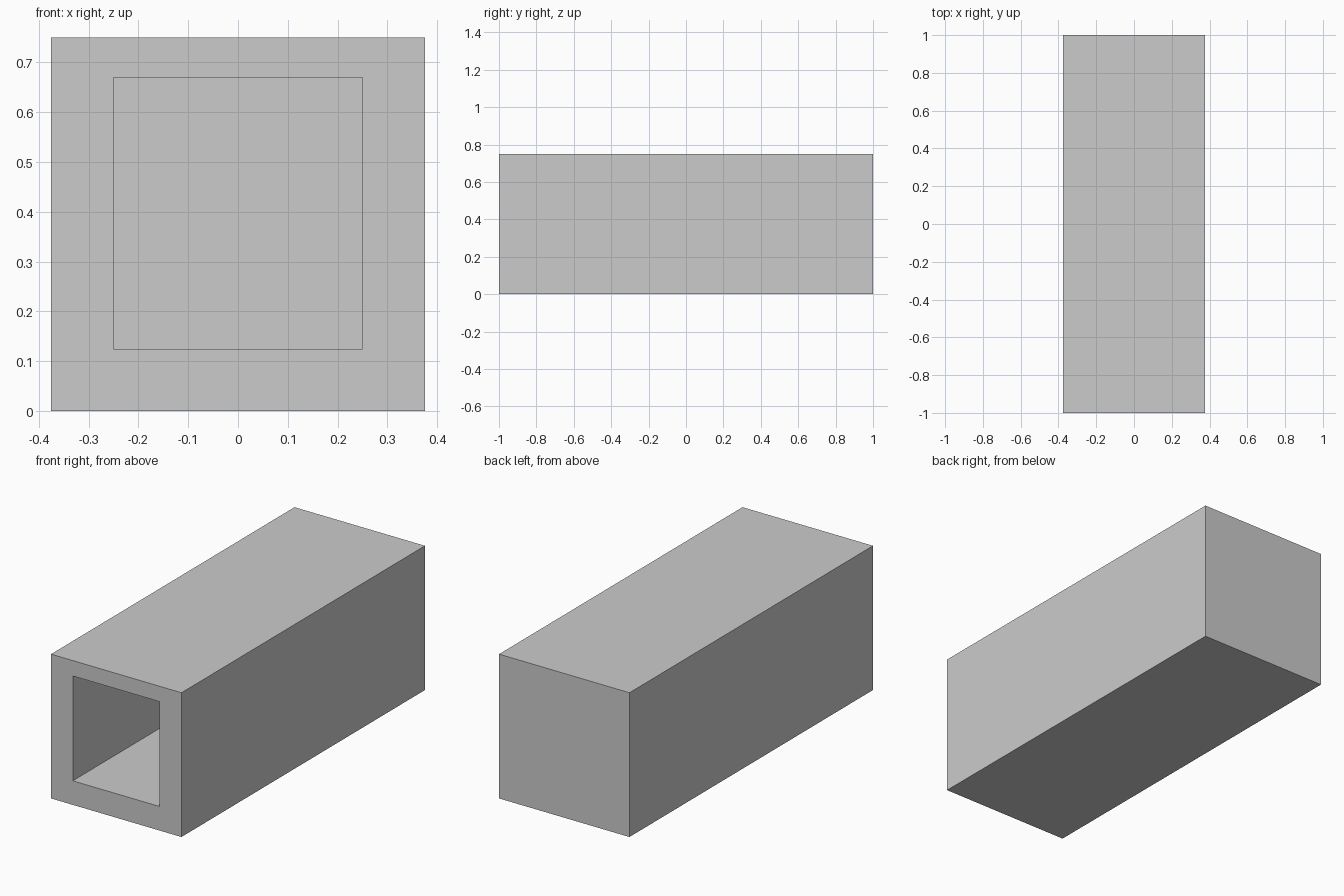
import bpy, bmesh
from mathutils import Matrix, Vector

if "Cube" in bpy.data.objects:
    bpy.data.objects.remove(bpy.data.objects["Cube"])

WIDTH, LENGTH, HEIGHT = 0.75, 2.0, 0.75
WALL, TOP_WALL = 0.125, 0.08

# Solid block standing on the ground
bm = bmesh.new()
bmesh.ops.create_cube(bm, size=1, matrix=Matrix.Translation((0, 0, HEIGHT / 2))
                      @ Matrix.Diagonal((WIDTH, LENGTH, HEIGHT, 1)))

# Rim around the front opening, thinner along the top
bm.normal_update()
front = min(bm.faces, key=lambda f: f.calc_center_median().y)
bmesh.ops.inset_region(bm, faces=[front], thickness=WALL, use_even_offset=True)
for v in front.verts:
    if v.co.z > HEIGHT / 2:
        v.co.z = HEIGHT - TOP_WALL

# Cavity pushed back, leaving a closed rear wall
cavity = bmesh.ops.extrude_discrete_faces(bm, faces=[front])["faces"][0]
bmesh.ops.translate(bm, verts=cavity.verts, vec=Vector((0, LENGTH - WALL, 0)))
bmesh.ops.recalc_face_normals(bm, faces=bm.faces)

mesh = bpy.data.meshes.new("hollow_block")
bm.to_mesh(mesh)
bm.free()
bpy.context.collection.objects.link(bpy.data.objects.new("hollow_block", mesh))
